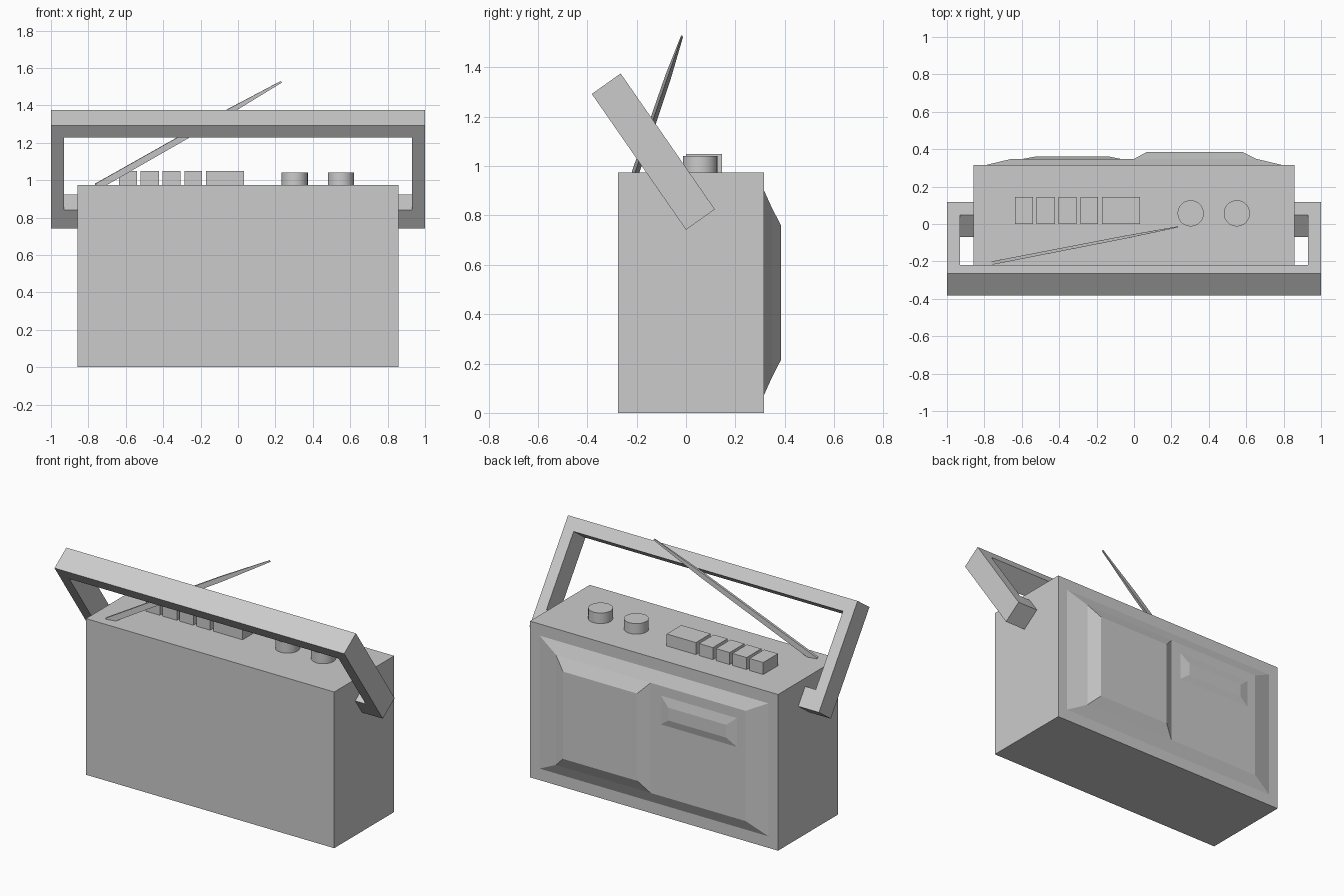
import bpy, bmesh, math
from mathutils import Vector

if "Cube" in bpy.data.objects:
    bpy.data.objects.remove(bpy.data.objects["Cube"])


def make(name, verts, faces):
    me = bpy.data.meshes.new(name)
    me.from_pydata(verts, [], faces)
    bm = bmesh.new()
    bm.from_mesh(me)
    bmesh.ops.recalc_face_normals(bm, faces=bm.faces)
    bm.to_mesh(me)
    bm.free()
    ob = bpy.data.objects.new(name, me)
    bpy.context.collection.objects.link(ob)
    return ob


def loft(name, rings):
    """Skin a list of equal-sized rings and cap both ends."""
    n = len(rings[0])
    verts = [v for r in rings for v in r]
    faces = [[k * n + i, k * n + (i + 1) % n, (k + 1) * n + (i + 1) % n, (k + 1) * n + i]
             for k in range(len(rings) - 1) for i in range(n)]
    faces += [list(range(n)), list(range(len(verts) - n, len(verts)))]
    return make(name, verts, faces)


def rect_xz(x0, x1, z0, z1, y):
    return [(x0, y, z0), (x1, y, z0), (x1, y, z1), (x0, y, z1)]


def box(name, x0, x1, y0, y1, z0, z1):
    return loft(name, [rect_xz(x0, x1, z0, z1, y0), rect_xz(x0, x1, z0, z1, y1)])


# Case
box("case", -0.857, 0.857, -0.275, 0.316, 0, 0.975)

# Raised bevelled panels on the +y side: base plate, speaker, dial window
loft("panel_plate", [rect_xz(-0.79, 0.79, 0.072, 0.902, 0.31),
                     rect_xz(-0.79, 0.79, 0.072, 0.902, 0.316),
                     rect_xz(-0.655, 0.655, 0.143, 0.831, 0.348)])
loft("speaker_panel", [rect_xz(0.0, 0.655, 0.143, 0.831, 0.348),
                       rect_xz(0.068, 0.58, 0.215, 0.76, 0.385)])
loft("dial_window", [rect_xz(-0.595, -0.07, 0.59, 0.77, 0.348),
                     rect_xz(-0.53, -0.13, 0.635, 0.715, 0.36)])

# Push buttons
for i, (x0, x1) in enumerate([(-0.635, -0.54), (-0.52, -0.422), (-0.403, -0.308),
                              (-0.287, -0.192), (-0.17, 0.032)]):
    box(f"button_{i + 1}", x0, x1, 0.0, 0.145, 0.97, 1.05)

# Knobs
for name, x in (("volume_knob", 0.303), ("tuning_knob", 0.55)):
    bpy.ops.mesh.primitive_cylinder_add(vertices=32, radius=0.07, depth=0.07,
                                        location=(x, 0.057, 1.006))
    bpy.context.object.name = name
    bpy.ops.object.shade_smooth_by_angle(angle=math.radians(30))

# Tilted carrying handle: outline in (x, along-arm), swept through its depth
origin = Vector((0, 0.0, 0.742))
along = Vector((0, -0.57, 0.822)).normalized()
depth = Vector((0, 0.117, 0.083))
L, foot, bar = 0.67, 0.12, 0.08
right = [(0.93, L - bar), (0.93, foot), (0.855, foot), (0.855, 0), (1.0, 0), (1.0, L)]
outline = right + [(-x, s) for x, s in reversed(right)]
front = [origin + Vector((x, 0, 0)) + along * s for x, s in outline]
verts = front + [p + depth for p in front]
n = len(front)
strips = [(0, 1, 10, 11), (1, 2, 3, 4), (0, 1, 4, 5), (11, 10, 7, 6), (10, 9, 8, 7), (0, 5, 6, 11)]
strips.remove((0, 1, 10, 11))
faces = [list(f) for f in strips] + [[i + n for i in f] for f in strips]
faces += [[i, (i + 1) % n, (i + 1) % n + n, i + n] for i in range(n)]
make("carry_handle", verts, faces)

# Antenna: tapered flat rod
start, end = Vector((-0.755, -0.208, 0.965)), Vector((0.232, -0.016, 1.526))
d = (end - start).normalized()
side = d.cross(Vector((0, 0, 1))).normalized()
up = side.cross(d)
rings = []
for t, w, h in ((0, 0.009, 0.018), (0.7, 0.008, 0.015), (1, 0.003, 0.005)):
    c = start.lerp(end, t)
    rings.append([c + side * w * a + up * h * b for a, b in ((1, 1), (-1, 1), (-1, -1), (1, -1))])
loft("antenna", rings)
